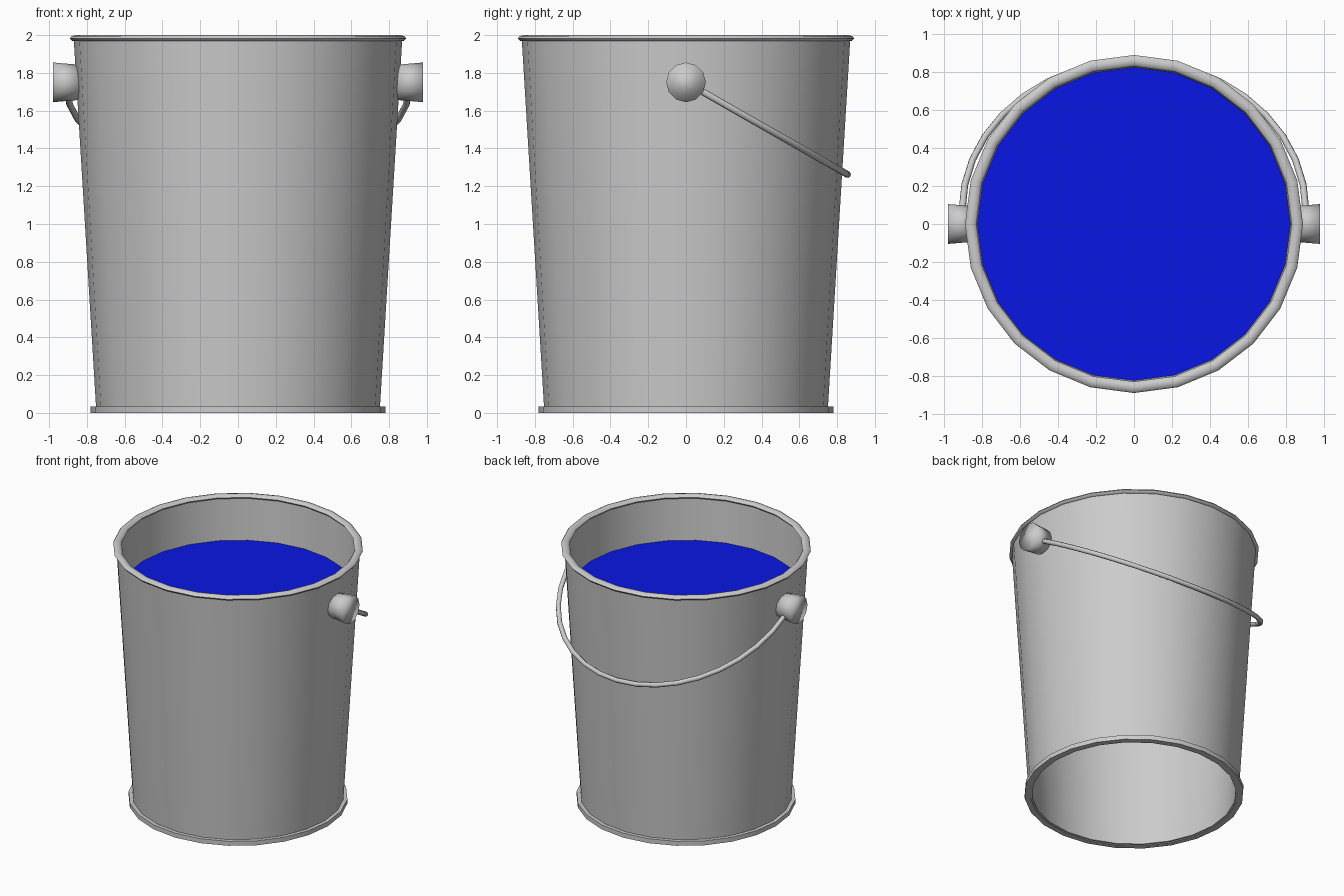
import bpy, bmesh, math
from mathutils import Matrix

if "Cube" in bpy.data.objects:
    bpy.data.objects.remove(bpy.data.objects["Cube"])

SIDES = 24


def finish(obj, angle=40):
    bpy.ops.object.select_all(action='DESELECT')
    obj.select_set(True)
    bpy.context.view_layer.objects.active = obj
    bpy.ops.object.shade_smooth_by_angle(angle=math.radians(angle))


def lathe(name, profile, sides=SIDES, angle=40):
    """Spin a closed (radius, z) profile around the z axis."""
    bm = bmesh.new()
    rings = []
    for i in range(sides):
        a = 2 * math.pi * i / sides
        rings.append([bm.verts.new((r * math.cos(a), r * math.sin(a), z)) for r, z in profile])
    n = len(profile)
    for i in range(sides):
        p, q = rings[i], rings[(i + 1) % sides]
        for j in range(n):
            k = (j + 1) % n
            bm.faces.new((p[j], q[j], q[k], p[k]))
    bmesh.ops.recalc_face_normals(bm, faces=bm.faces)
    mesh = bpy.data.meshes.new(name)
    bm.to_mesh(mesh)
    bm.free()
    obj = bpy.data.objects.new(name, mesh)
    bpy.context.collection.objects.link(obj)
    finish(obj, angle)
    return obj


# Tapered wall, open at the bottom
lathe("bucket_wall", [(0.75, 0.005), (0.87, 1.985), (0.845, 1.985), (0.725, 0.005)])

# Rolled top rim and flat foot ring
rim = [(0.86 + 0.03 * math.cos(t), 1.983 + 0.017 * math.sin(t))
       for t in (2 * math.pi * i / 8 for i in range(8))]
lathe("top_rim", rim, angle=60)
lathe("foot_ring", [(0.74, 0.0), (0.78, 0.0), (0.78, 0.035), (0.74, 0.035)])

# Water surface
bpy.ops.mesh.primitive_circle_add(vertices=SIDES, radius=0.825, fill_type='NGON',
                                  location=(0, 0, 1.65),
                                  rotation=(0, 0, math.pi / 2))
water = bpy.context.object
water.name = "water"
blue = bpy.data.materials.new("water_blue")
blue.diffuse_color = (0.003, 0.008, 0.78, 1)
blue.use_nodes = True
blue.node_tree.nodes["Principled BSDF"].inputs["Base Color"].default_value = blue.diffuse_color
water.data.materials.append(blue)

# Handle knobs, flaring slightly outwards
for side, label in ((1, "right"), (-1, "left")):
    bm = bmesh.new()
    bmesh.ops.create_cone(bm, cap_ends=True, segments=12, radius1=0.093, radius2=0.105, depth=0.14)
    bm.transform(Matrix.Translation((side * 0.91, 0, 1.75))
                 @ Matrix.Rotation(side * math.pi / 2, 4, 'Y'))
    mesh = bpy.data.meshes.new(label + "_knob")
    bm.to_mesh(mesh)
    bm.free()
    knob = bpy.data.objects.new(label + "_knob", mesh)
    bpy.context.collection.objects.link(knob)
    for f in mesh.polygons:
        f.use_smooth = True

# Wire handle hanging down against the back
tilt = math.radians(29.7)
path = [(0.905, 0.0)]
path += [(0.905 * math.cos(math.pi * i / 18), 0.08 + 0.905 * math.sin(math.pi * i / 18))
         for i in range(19)]
path.append((-0.905, 0.0))
curve = bpy.data.curves.new("handle", 'CURVE')
curve.dimensions = '3D'
curve.bevel_depth = 0.018
curve.bevel_resolution = 2
curve.use_fill_caps = True
spline = curve.splines.new('POLY')
spline.points.add(len(path) - 1)
for pt, (x, v) in zip(spline.points, path):
    pt.co = (x, v * math.cos(tilt), 1.75 - v * math.sin(tilt), 1)
handle = bpy.data.objects.new("handle", curve)
bpy.context.collection.objects.link(handle)
bpy.ops.object.select_all(action='DESELECT')
handle.select_set(True)
bpy.context.view_layer.objects.active = handle
bpy.ops.object.convert(target='MESH')
finish(bpy.context.object, 60)
